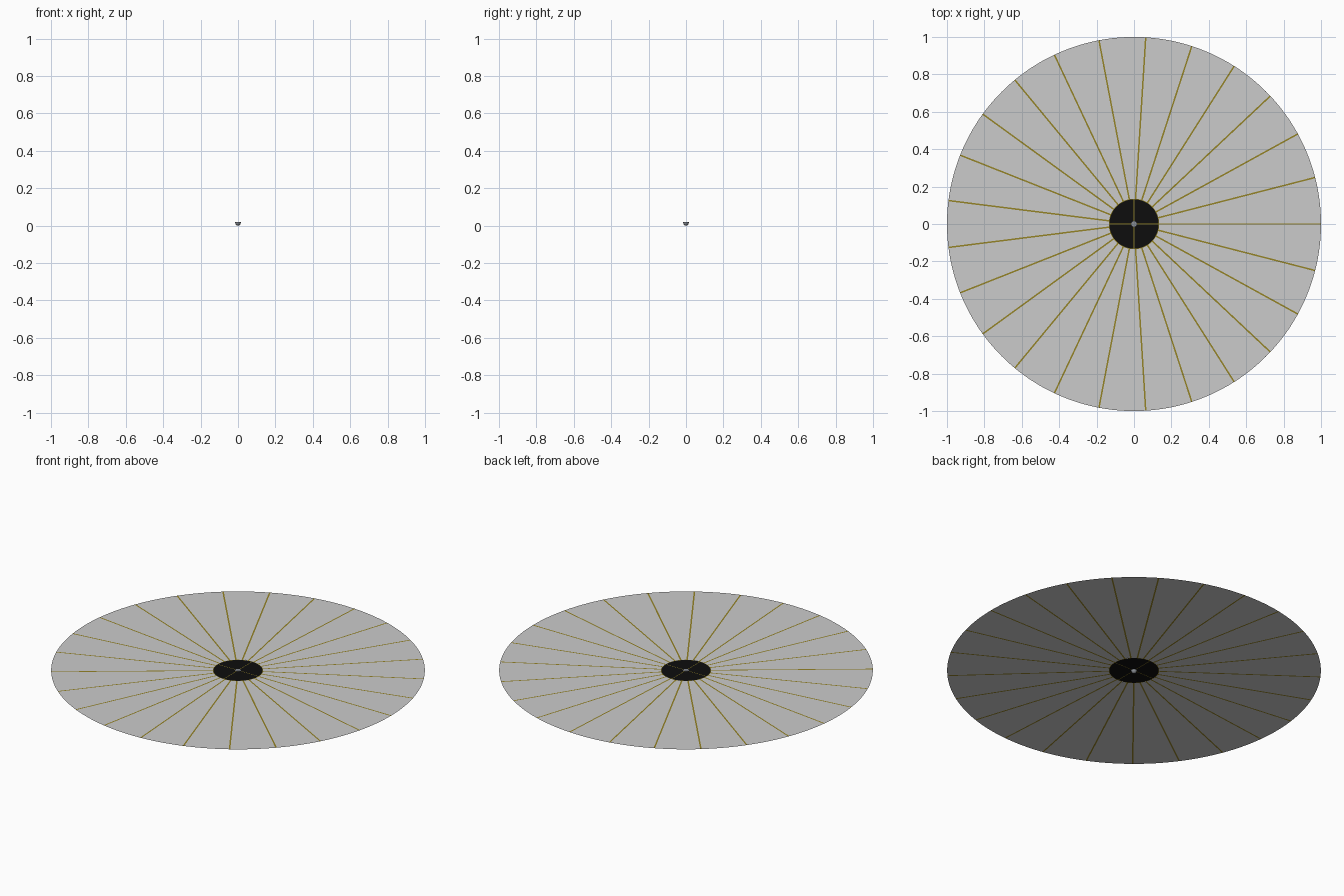
import bpy, bmesh
from math import sin, cos, pi, tau

if "Cube" in bpy.data.objects:
    bpy.data.objects.remove(bpy.data.objects["Cube"])

Z = 0.018          # height of the sail plane
SPOKES = 25
R_IN, R_OUT = 0.135, 1.0
W = 0.008          # spoke width


def material(name, rgb):
    m = bpy.data.materials.new(name)
    m.diffuse_color = (*rgb, 1)
    m.use_nodes = True
    m.node_tree.nodes["Principled BSDF"].inputs["Base Color"].default_value = m.diffuse_color
    return m


gold = material("gold", (0.30, 0.23, 0.02))
black = material("black", (0.004, 0.004, 0.004))


def finish(name, bm, mat=None):
    me = bpy.data.meshes.new(name)
    bm.to_mesh(me)
    bm.free()
    ob = bpy.data.objects.new(name, me)
    bpy.context.collection.objects.link(ob)
    if mat:
        me.materials.append(mat)
    return ob


def band(bm, r0, r1, in0, in1, out0, out1, n, z=Z):
    """Flat ring sector, facing up, between two radii."""
    rows = []
    for i in range(n + 1):
        t = i / n
        a, b = in0 + (in1 - in0) * t, out0 + (out1 - out0) * t
        rows.append((bm.verts.new((r0 * cos(a), r0 * sin(a), z)),
                     bm.verts.new((r1 * cos(b), r1 * sin(b), z))))
    for (a, b), (c, d) in zip(rows, rows[1:]):
        bm.faces.new((a, b, d, c))


# sail panels, with the straight spokes filling the gaps between them
sail, spokes = bmesh.new(), bmesh.new()
step = tau / SPOKES
hi, ho = W / 2 / R_IN, W / 2 / R_OUT
for k in range(SPOKES):
    a = k * step
    band(sail, R_IN, R_OUT, a + hi, a + step - hi, a + ho, a + step - ho, 8)
    band(spokes, R_IN, R_OUT, a - hi, a + hi, a - ho, a + ho, 1)
finish("sail", sail)
finish("sail_spokes", spokes, gold)

# dark centre disc and its thin gold border
HUB = 0.015
bm = bmesh.new()
band(bm, HUB, 0.132, 0, tau, 0, tau, 96)
bmesh.ops.remove_doubles(bm, verts=bm.verts, dist=1e-5)
finish("centre_disc", bm, black)
bm = bmesh.new()
band(bm, 0.132, R_IN, 0, tau, 0, tau, 96)
bmesh.ops.remove_doubles(bm, verts=bm.verts, dist=1e-5)
finish("centre_ring", bm, gold)

# four fine tethers from hub to ring, thin enough to show on both faces
bm = bmesh.new()
for k in range(4):
    a = k * pi / 2
    for z in (Z - 0.0006, Z + 0.0006):
        band(bm, HUB, 0.133, a - 0.0015 / HUB, a + 0.0015 / HUB,
             a - 0.0015 / 0.133, a + 0.0015 / 0.133, 1, z)
finish("tethers", bm, gold)

# hub pod: flat on top, domed below
profile = [(0, 0.02), (HUB, 0.02)]
profile += [(HUB * cos(t * pi / 16), 0.016 - 0.016 * sin(t * pi / 16)) for t in range(9)]
bm = bmesh.new()
vs = [bm.verts.new((x, 0, z)) for x, z in profile]
es = [bm.edges.new(p) for p in zip(vs, vs[1:])]
bmesh.ops.spin(bm, geom=vs + es, cent=(0, 0, 0), axis=(0, 0, 1), angle=tau, steps=32)
bmesh.ops.remove_doubles(bm, verts=bm.verts, dist=1e-5)
bmesh.ops.recalc_face_normals(bm, faces=bm.faces)
hub = finish("hub_pod", bm, material("hub_grey", (0.25, 0.27, 0.30)))
bpy.context.view_layer.objects.active = hub
hub.select_set(True)
bpy.ops.object.shade_smooth_by_angle()
